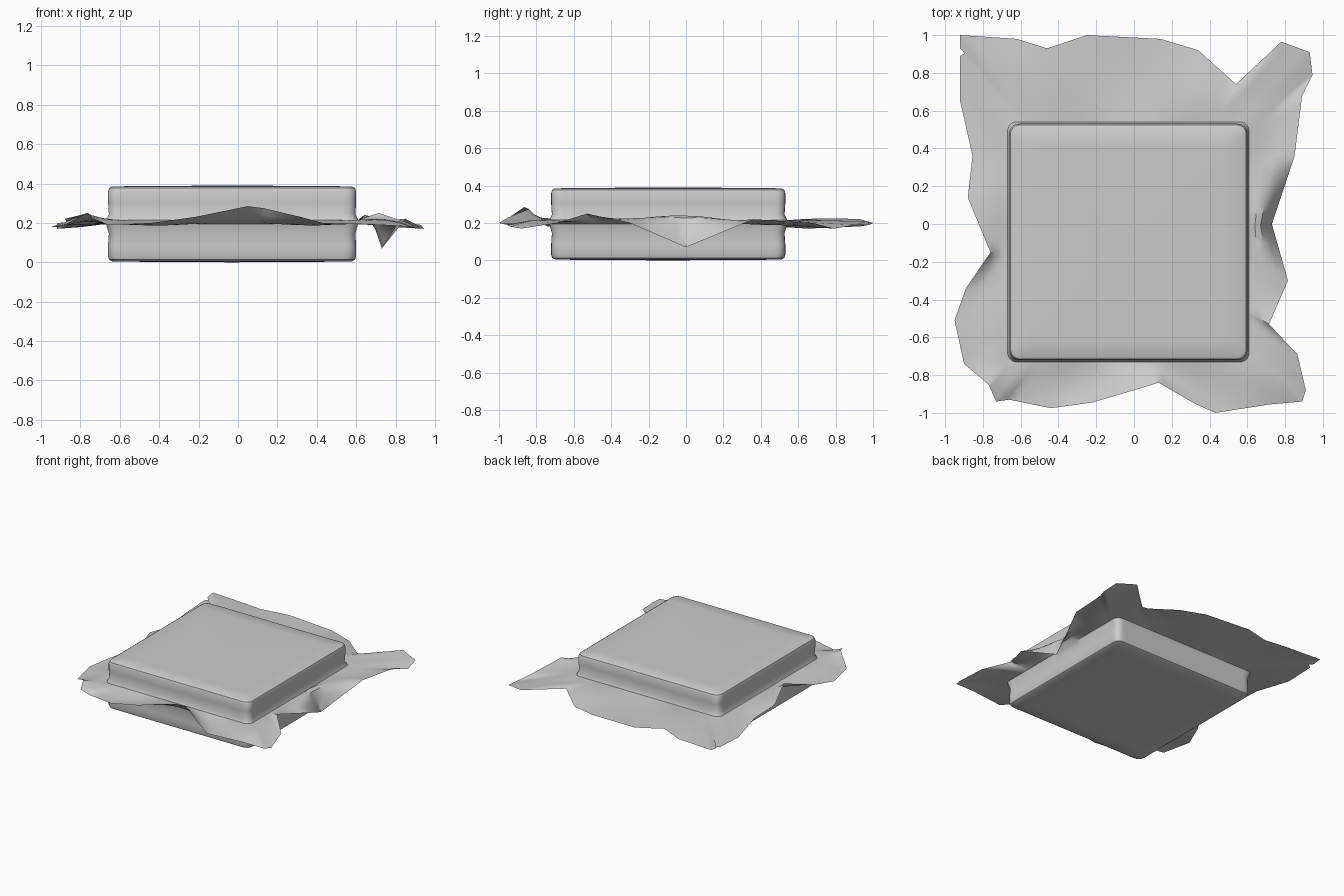
import bpy, bmesh, math
from mathutils import Vector

if "Cube" in bpy.data.objects:
    bpy.data.objects.remove(bpy.data.objects["Cube"])

# crumpled rim of the sealed wrapper (x, y, z), counter-clockwise from back right
RIM = [(0.93, 0.91, .19), (0.78, 0.965, .21), (0.54, 0.74, .20), (0.34, 0.92, .18),
       (0.14, 0.98, .19), (-0.25, 1.0, .20), (-0.46, 0.93, .22), (-0.62, 0.98, .20),
       (-0.92, 1.0, .20), (-0.92, 0.93, .19), (-0.87, 0.92, .19), (-0.92, 0.89, .18),
       (-0.92, 0.65, .17), (-0.855, 0.36, .19), (-0.88, 0.14, .22), (-0.76, -0.15, .25),
       (-0.89, -0.34, .20), (-0.95, -0.51, .18), (-0.90, -0.74, .18), (-0.77, -0.85, .25),
       (-0.73, -0.94, .22), (-0.66, -0.93, .19), (-0.44, -0.975, .20), (-0.22, -0.945, .23),
       (0.05, -0.865, .285), (0.13, -0.84, .275), (0.32, -0.95, .23), (0.43, -1.0, .20),
       (0.72, -0.955, .19), (0.89, -0.94, .18), (0.91, -0.88, .17), (0.865, -0.69, .20),
       (0.715, -0.53, .25), (0.815, -0.30, .20), (0.73, 0.0, .07), (0.85, 0.36, .22),
       (0.89, 0.68, .20), (0.945, 0.79, .17)]
C = Vector((-0.03, -0.095))
HX, HY = 0.63, 0.626
SUB = 6


def rounded_rect(a, inset, r):
    """Point where a ray at angle a meets a rounded rectangle."""
    d = Vector((math.cos(a), math.sin(a)))
    hx, hy = HX - inset, HY - inset
    p = d * min(hx / max(abs(d.x), 1e-6), hy / max(abs(d.y), 1e-6))
    qx, qy = abs(p.x) - (hx - r), abs(p.y) - (hy - r)
    if qx > 0 and qy > 0:
        k = r / math.hypot(qx, qy)
        p = Vector((math.copysign(hx - r + qx * k, p.x), math.copysign(hy - r + qy * k, p.y)))
    return C + p


# rim samples
rim = []
for i, p in enumerate(RIM):
    q = Vector(RIM[(i + 1) % len(RIM)])
    rim += [Vector(p).lerp(q, s / SUB) for s in range(SUB)]
angles = [math.atan2(p.y - C.y, p.x - C.x) for p in rim]

bm = bmesh.new()


def body_ring(inset, z, r=0.05):
    return [bm.verts.new((*rounded_rect(a, inset, r), z)) for a in angles]


def flange_ring(t, off):
    """Ring between the body (t=0) and the rim (t=1), with soft folds."""
    out = []
    for a, p in zip(angles, rim):
        root = rounded_rect(a, -0.01, 0.05)
        ridge = 0.045 * math.exp(-((p.y + 0.1) / 0.3) ** 2) if p.x > 0.6 else 0
        z = 0.205 + (p.z - 0.205) * t * t
        z += math.sin(math.pi * t) * (0.012 * math.sin(7 * a) + ridge)
        xy = root.lerp(p.xy, t)
        out.append(bm.verts.new((xy.x, xy.y, z + off * (1 - t))))
    return out


def bridge(a, b):
    n = len(a)
    for i in range(n):
        j = (i + 1) % n
        bm.faces.new((a[i], a[j], b[j], b[i]))


# two wrapper halves meeting at the shared rim
edge = [bm.verts.new(p) for p in rim]
for sign in (1, -1):
    f = lambda h: 0.195 + sign * h
    rings = [edge] + [flange_ring(t, sign * 0.01) for t in (0.75, 0.5, 0.25, 0.0)]
    rings += [body_ring(i, f(h)) for i, h in
              ((0.004, 0.05), (0.0, 0.11), (0.0, 0.165), (0.006, 0.182), (0.02, 0.19))]
    rings += [body_ring(0.12, f(0.192))]
    for a, b in zip(rings, rings[1:]):
        bridge(a, b)
    mid = bm.verts.new((C.x, C.y, f(0.195)))
    last = rings[-1]
    for i in range(len(last)):
        bm.faces.new((last[i], last[(i + 1) % len(last)], mid))

bmesh.ops.recalc_face_normals(bm, faces=bm.faces)
me = bpy.data.meshes.new("wrapped_packet")
bm.to_mesh(me)
bm.free()
ob = bpy.data.objects.new("wrapped_packet", me)
bpy.context.collection.objects.link(ob)
bpy.context.view_layer.objects.active = ob
ob.select_set(True)
bpy.ops.object.shade_smooth_by_angle(angle=math.radians(40))
